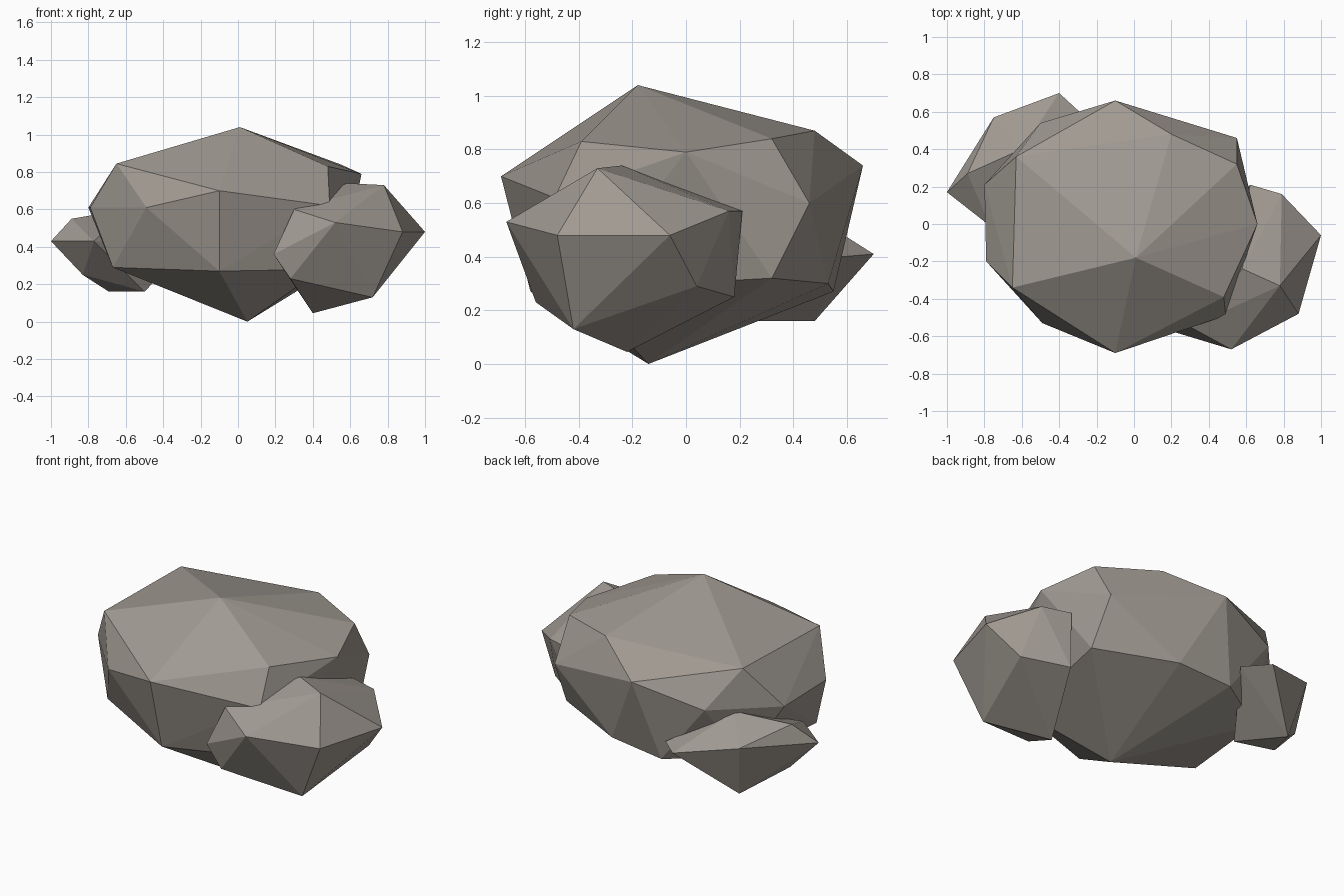
import bpy
import bmesh

default_cube = bpy.data.objects.get("Cube")
if default_cube:
    bpy.data.objects.remove(default_cube, do_unlink=True)


def make_material(name, colour):
    material = bpy.data.materials.new(name)
    material.use_nodes = True
    material.diffuse_color = colour
    shader = material.node_tree.nodes["Principled BSDF"]
    shader.inputs["Base Color"].default_value = colour
    shader.inputs["Roughness"].default_value = 0.9
    return material


def make_boulder(name, material, **rings):
    """Wrap a faceted convex stone around its rings of corners."""
    bm = bmesh.new()
    for corners in rings.values():
        for corner in corners:
            bm.verts.new(corner)
    hull = bmesh.ops.convex_hull(bm, input=bm.verts[:])

    # Corners that ended up inside the hull are not part of the surface
    loose = [v for v in bm.verts if not v.link_faces]
    bmesh.ops.delete(bm, geom=loose, context="VERTS")
    bmesh.ops.recalc_face_normals(bm, faces=bm.faces[:])
    for face in bm.faces:
        face.smooth = False

    mesh = bpy.data.meshes.new(name)
    bm.to_mesh(mesh)
    bm.free()
    mesh.materials.append(material)
    boulder = bpy.data.objects.new(name, mesh)
    bpy.context.scene.collection.objects.link(boulder)
    return boulder


stone = make_material("warm grey stone", (0.35, 0.32, 0.285, 1.0))

# Large central stone
make_boulder(
    "main_boulder", stone,
    peak=[(.01, -.18, 1.04)],
    shoulder=[
        (-.65, -.34, .845), (.48, -.39, .83), (.66, 0, .79),
        (.55, .32, .84), (.2, .48, .87), (-.63, .36, .85),
    ],
    waist=[
        (-.1, -.69, .7), (.49, -.49, .62), (.55, .46, .6),
        (-.1, .66, .74), (-.5, .54, .63), (-.8, .21, .61),
        (-.79, -.2, .61), (-.49, -.53, .61),
    ],
    skirt=[
        (-.1, -.58, .27), (.45, -.4, .28), (.57, .32, .32),
        (.12, .53, .3), (-.22, .55, .27), (-.6, .3, .28),
        (-.67, -.28, .29),
    ],
    foot=[(.05, -.14, 0)],
)

# Medium stone leaning on the front corner
make_boulder(
    "front_boulder", stone,
    crown=[(.78, -.33, .73), (.58, -.24, .74), (.3, -.55, .6)],
    waist=[
        (.52, -.67, .53), (.88, -.48, .48), (1, -.06, .48),
        (.79, .16, .57), (.62, .21, .57), (.19, -.57, .36),
    ],
    skirt=[
        (.28, -.56, .23), (.72, -.42, .13), (.84, .04, .29),
        (.6, .18, .25),
    ],
    foot=[(.4, -.22, .045)],
)

# Small stone tucked against the back corner
make_boulder(
    "back_boulder", stone,
    crown=[(-.89, .27, .55), (-.6, .4, .6)],
    waist=[
        (-1, .17, .43), (-.75, .57, .48), (-.4, .7, .41),
        (-.27, .58, .4), (-.77, -.01, .43),
    ],
    foot=[(-.83, .2, .25), (-.69, .48, .16), (-.5, .25, .16)],
)
